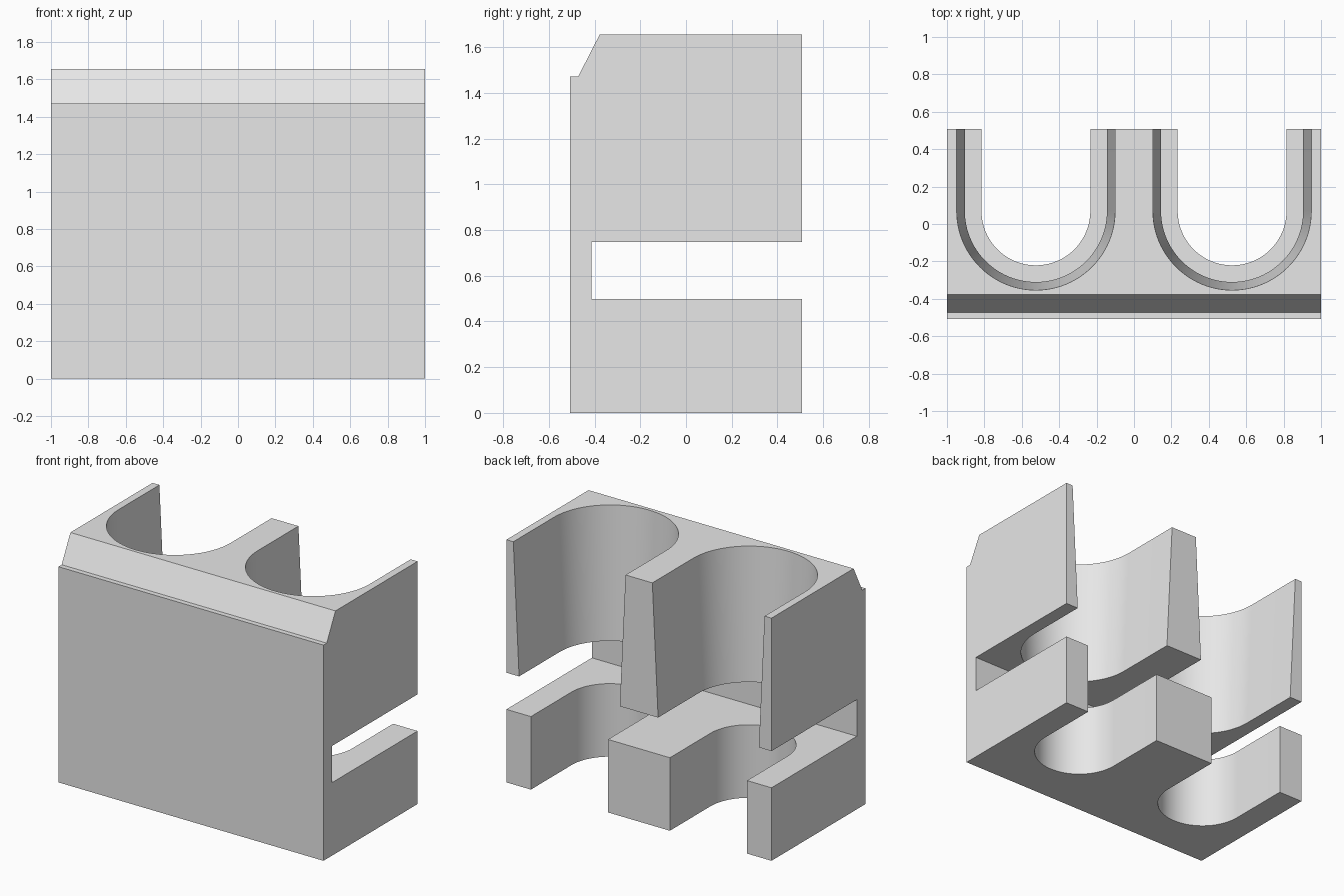
import bpy
import bmesh
import math

if "Cube" in bpy.data.objects:
    bpy.data.objects.remove(bpy.data.objects["Cube"], do_unlink=True)

grey = bpy.data.materials.new("light_grey")
grey.use_nodes = True
grey.diffuse_color = (0.8, 0.8, 0.8, 1)
grey.node_tree.nodes["Principled BSDF"].inputs["Base Color"].default_value = (0.8, 0.8, 0.8, 1)

BACK = 0.507
SLOT_LOW, SLOT_HIGH, TOP = 0.498, 0.748, 1.655


def loft(name, start, end):
    """Solid between two matching closed loops of points."""
    bm = bmesh.new()
    a = [bm.verts.new(p) for p in start]
    b = [bm.verts.new(p) for p in end]
    bm.faces.new(a)
    bm.faces.new(b[::-1])
    for i in range(len(a)):
        j = (i + 1) % len(a)
        bm.faces.new((a[i], b[i], b[j], a[j]))
    bmesh.ops.recalc_face_normals(bm, faces=bm.faces)
    mesh = bpy.data.meshes.new(name)
    bm.to_mesh(mesh)
    bm.free()
    mesh.materials.append(grey)
    obj = bpy.data.objects.new(name, mesh)
    bpy.context.collection.objects.link(obj)
    return obj


def u_loop(cx, r, z, steps=48):
    """U-shaped plan, open past the back and rounded towards the front."""
    cy = 0.07
    arc = [(cx - r * math.cos(math.pi * i / steps),
            cy - r * math.sin(math.pi * i / steps), z) for i in range(steps + 1)]
    return [(cx - r, BACK + 0.2, z)] + arc + [(cx + r, BACK + 0.2, z)]


def upper_radius(z):
    return 0.38 + (z - SLOT_HIGH) * (0.4235 - 0.38) / (TOP - SLOT_HIGH)


# Body: side profile with front chamfer and rear slot, extruded across the width
profile = [(-BACK, 0), (BACK, 0), (BACK, SLOT_LOW), (-0.413, SLOT_LOW),
           (-0.413, SLOT_HIGH), (BACK, SLOT_HIGH), (BACK, TOP), (-0.378, TOP),
           (-0.472, 1.471), (-BACK, 1.471)]
body = loft("holder_body", [(-1, y, z) for y, z in profile], [(1, y, z) for y, z in profile])

# Channels: straight narrow ones below the slot, tapered wide ones above it
cutters = []
for side in (-1, 1):
    cx = side * 0.5245
    cutters.append(loft("lower_channel_cutter", u_loop(cx, 0.291, -0.1), u_loop(cx, 0.291, 0.6)))
    cutters.append(loft("upper_channel_cutter",
                        u_loop(cx, upper_radius(0.65), 0.65),
                        u_loop(cx, upper_radius(1.8), 1.8)))

bpy.ops.object.select_all(action="DESELECT")
bpy.context.view_layer.objects.active = body
body.select_set(True)
for cutter in cutters:
    cutter.hide_render = True
    mod = body.modifiers.new("channel", "BOOLEAN")
    mod.operation = "DIFFERENCE"
    mod.solver = "EXACT"
    mod.object = cutter
    bpy.ops.object.modifier_apply(modifier=mod.name)
    bpy.data.objects.remove(cutter, do_unlink=True)

# Smooth channel walls, crisp edges
bpy.ops.object.shade_smooth_by_angle(angle=math.radians(30))
